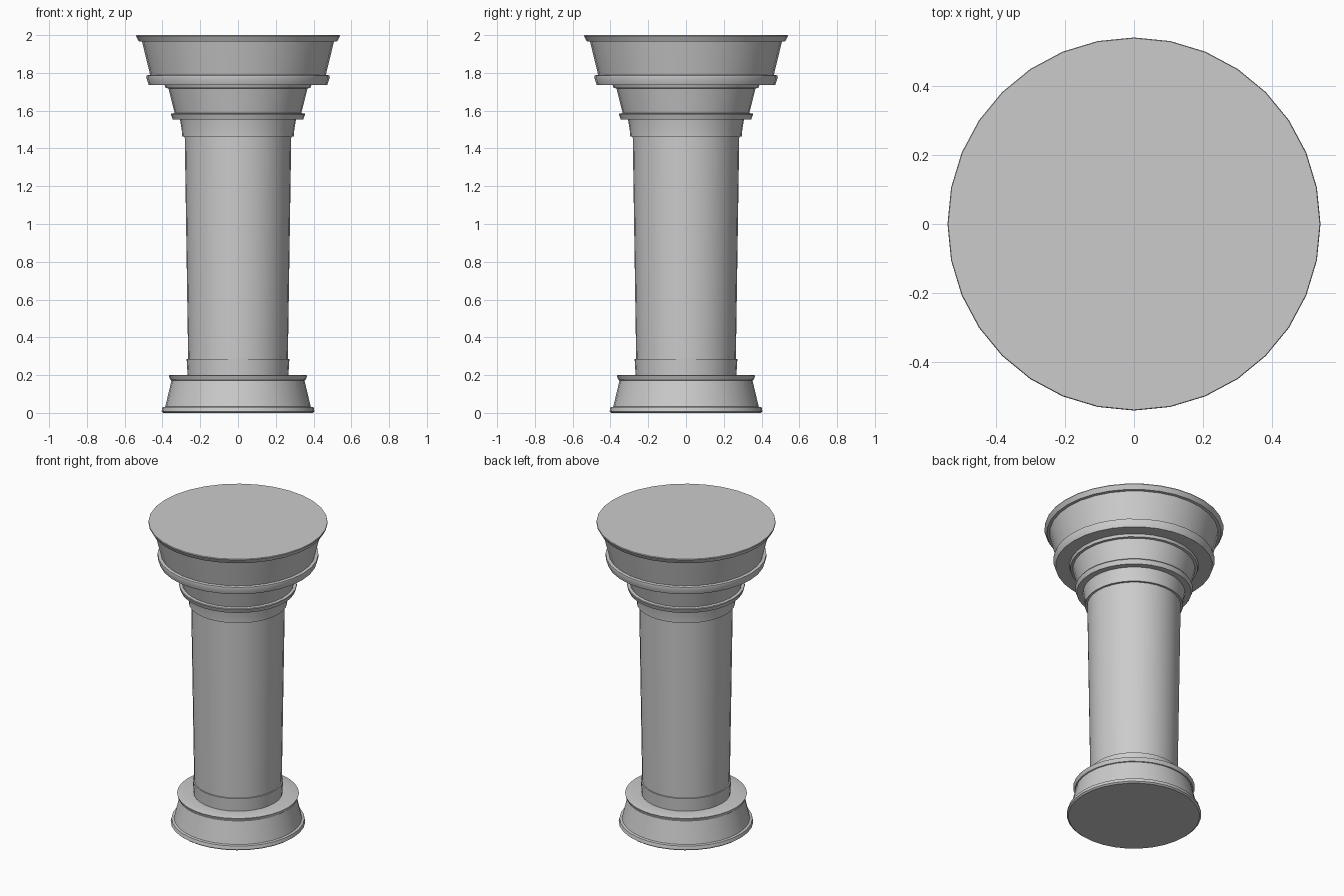
import bpy, bmesh
from math import cos, sin, tau, radians

if "Cube" in bpy.data.objects:
    bpy.data.objects.remove(bpy.data.objects["Cube"])

SIDES = 32


def lathe(name, profile):
    """Revolve a bottom-to-top (radius, z) profile; radius 0 closes an end."""
    bm = bmesh.new()
    rings = []
    for r, z in profile:
        if r == 0:
            rings.append([bm.verts.new((0, 0, z))] * SIDES)
        else:
            rings.append([bm.verts.new((r * cos(tau * i / SIDES), r * sin(tau * i / SIDES), z))
                          for i in range(SIDES)])
    for low, high in zip(rings, rings[1:]):
        for i in range(SIDES):
            j = (i + 1) % SIDES
            corners = [low[i], low[j], high[j], high[i]]
            bm.faces.new(list(dict.fromkeys(corners)))
    # flat end discs become single polygons
    tips = [v for v in bm.verts if v.co.xy.length < 1e-6]
    bmesh.ops.dissolve_verts(bm, verts=tips)
    mesh = bpy.data.meshes.new(name)
    bm.to_mesh(mesh)
    bm.free()
    obj = bpy.data.objects.new(name, mesh)
    bpy.context.collection.objects.link(obj)
    bpy.ops.object.select_all(action='DESELECT')
    obj.select_set(True)
    bpy.context.view_layer.objects.active = obj
    bpy.ops.object.shade_smooth_by_angle(angle=radians(30))
    return obj


# Flared foot with a rim at top and bottom
lathe("base", [(0, 0), (0.395, 0), (0.405, 0.008), (0.40, 0.03), (0.385, 0.033),
               (0.352, 0.172), (0.358, 0.174), (0.367, 0.198), (0.362, 0.20), (0.267, 0.20)])

# Collar and slightly widening column
lathe("shaft", [(0.267, 0.20), (0.272, 0.285), (0.264, 0.285), (0.282, 1.462), (0.296, 1.462)])

# Neck, two flared tiers with their rims
lathe("capital", [(0.296, 1.462), (0.298, 1.50), (0.307, 1.553), (0.345, 1.553),
                  (0.355, 1.58), (0.353, 1.585), (0.335, 1.587), (0.368, 1.718),
                  (0.383, 1.72), (0.389, 1.737), (0.473, 1.737), (0.486, 1.775),
                  (0.484, 1.787), (0.465, 1.789), (0.508, 1.965)])

# Top slab rim
lathe("top_rim", [(0.508, 1.965), (0.525, 1.967), (0.54, 1.995), (0.538, 2.0), (0, 2.0)])
